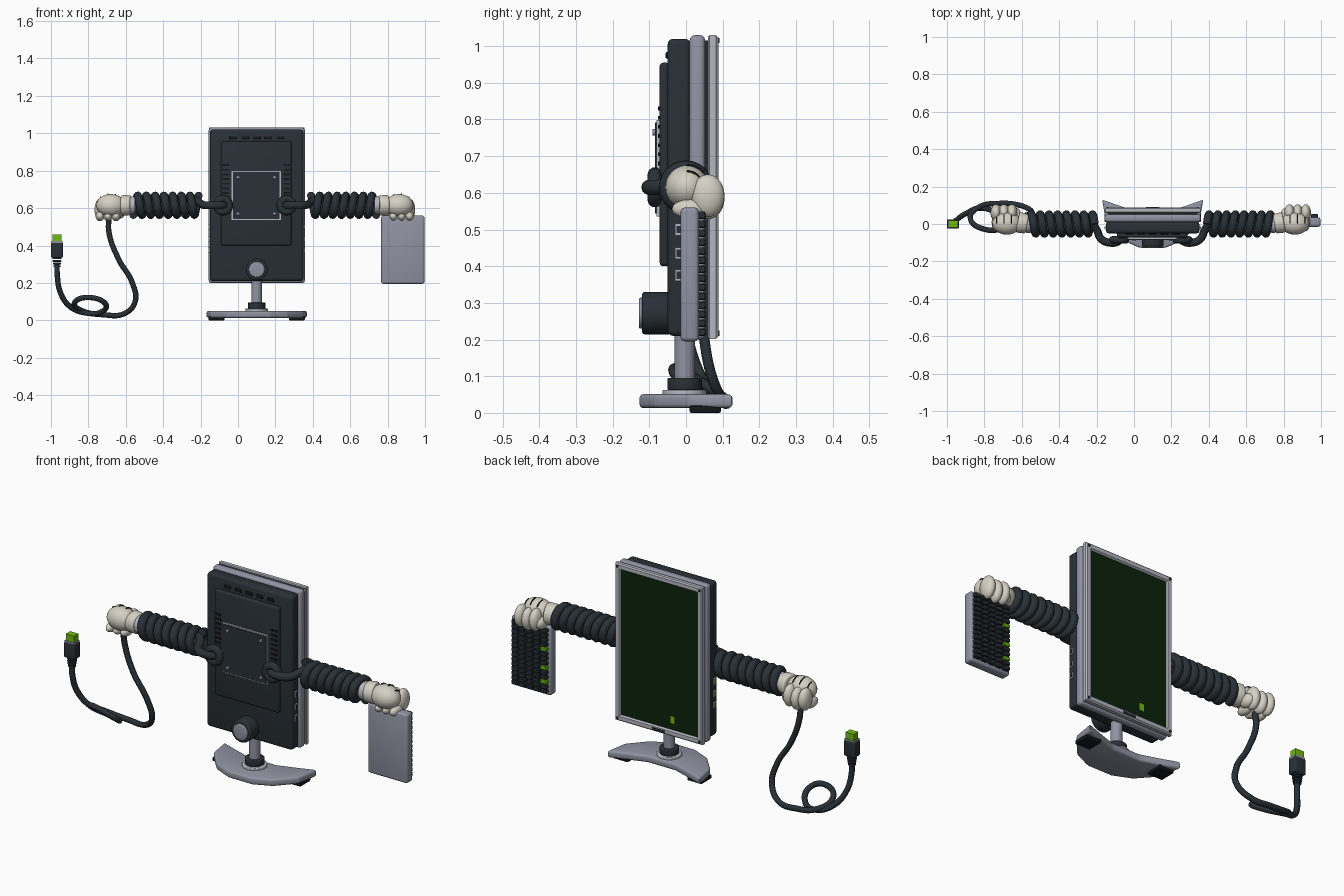
import bpy, bmesh, math
from mathutils import Vector, Matrix

if "Cube" in bpy.data.objects:
    bpy.data.objects.remove(bpy.data.objects["Cube"])


def material(name, r, g, b):
    m = bpy.data.materials.new(name)
    m.use_nodes = True
    m.diffuse_color = (r, g, b, 1)
    node = next(n for n in m.node_tree.nodes if n.type == "BSDF_PRINCIPLED")
    node.inputs["Base Color"].default_value = (r, g, b, 1)
    return m


SLATE = material("dark slate", .022, .03, .037)
BLACK = material("black rubber", .007, .009, .011)
GREY = material("lilac grey", .28, .295, .36)
LIGHT = material("light grey", .46, .47, .53)
CREAM = material("glove cream", .66, .63, .55)
GREEN = material("bright green", .16, .5, .005)
SCREEN = material("screen green", .003, .016, .003)


def place(name, mesh, mat):
    mesh.materials.clear()
    mesh.materials.append(mat)
    for p in mesh.polygons:
        p.use_smooth = True
    mesh.set_sharp_from_angle(angle=math.radians(38))
    obj = bpy.data.objects.new(name, mesh)
    bpy.context.scene.collection.objects.link(obj)
    return obj


def finish(bm, name, mat):
    bmesh.ops.recalc_face_normals(bm, faces=bm.faces[:])
    mesh = bpy.data.meshes.new(name)
    bm.to_mesh(mesh)
    bm.free()
    return place(name, mesh, mat)


def box(name, x, y, z, mat, bevel=0, seg=3):
    bm = bmesh.new()
    bmesh.ops.create_cube(bm, size=1)
    for v in bm.verts:
        v.co = [(p[0] + p[1]) / 2 + c * (p[1] - p[0]) for p, c in zip((x, y, z), v.co)]
    if bevel:
        bmesh.ops.bevel(bm, geom=bm.edges[:], offset=bevel, segments=seg, profile=.5, affect="EDGES")
    return finish(bm, name, mat)


def cyl(name, a, b, r, mat, r2=None, bevel=0):
    a, b = Vector(a), Vector(b)
    bm = bmesh.new()
    rot = (b - a).to_track_quat("Z", "Y").to_matrix().to_4x4()
    bmesh.ops.create_cone(bm, cap_ends=True, segments=32, radius1=r, radius2=r2 or r,
                          depth=(b - a).length, matrix=Matrix.Translation((a + b) / 2) @ rot)
    if bevel:
        rims = [e for f in bm.faces if len(f.verts) > 4 for e in f.edges]
        bmesh.ops.bevel(bm, geom=rims, offset=bevel, segments=3, profile=.5, affect="EDGES")
    return finish(bm, name, mat)


def ball(name, centre, radii, mat):
    bm = bmesh.new()
    bmesh.ops.create_uvsphere(bm, u_segments=24, v_segments=16, radius=1,
                              matrix=Matrix.Translation(centre) @ Matrix.Diagonal((*radii, 1)))
    return finish(bm, name, mat)


def tube(name, points, r, mat, smooth=True):
    curve = bpy.data.curves.new(name, "CURVE")
    curve.dimensions = "3D"
    curve.bevel_depth, curve.bevel_resolution = r, 3
    curve.use_fill_caps = True
    curve.resolution_u = 8
    if smooth:
        s = curve.splines.new("BEZIER")
        s.bezier_points.add(len(points) - 1)
        for bp, p in zip(s.bezier_points, points):
            bp.co = p
            bp.handle_left_type = bp.handle_right_type = "AUTO"
    else:
        s = curve.splines.new("POLY")
        s.points.add(len(points) - 1)
        for sp, p in zip(s.points, points):
            sp.co = (*p, 1)
    helper = bpy.data.objects.new(name + "_path", curve)
    bpy.context.scene.collection.objects.link(helper)
    bpy.context.view_layer.update()
    mesh = bpy.data.meshes.new_from_object(helper.evaluated_get(bpy.context.evaluated_depsgraph_get()))
    bpy.data.objects.remove(helper)
    return place(name, mesh, mat)


# Monitor casing, back panel and shell
CX = .1
box("rear_casing", (-.15, .35), (-.05, .012), (.21, 1.02), SLATE, .015)
box("back_panel", (-.09, .285), (-.072, -.045), (.4, .955), SLATE, .01)
box("grey_shell", (-.157, .357), (.01, .052), (.2, 1.03), GREY, .014)
box("gap_core", (-.14, .34), (.045, .066), (.215, 1.015), SLATE)
box("mount_rim", (-.034, .229), (-.08, -.07), (.536, .799), LIGHT)
box("mount_plate", (-.027, .222), (-.085, -.07), (.543, .792), SLATE)
for x in (0, .195):
    for z in (.57, .765):
        cyl("mount_screw", (x, -.08, z), (x, -.092, z), .009, GREY, bevel=.002)
for i in range(5):
    x = CX - .125 + i * .0625
    box("top_vent", (x - .02, x + .02), (-.056, -.045), (.966, .984), BLACK, .004, 2)
for i in range(8):
    z = .655 + i * .025
    for x in (-.066, .261):
        box("side_vent", (x - .018, x + .018), (-.077, -.07), (z - .005, z + .005), BLACK)

# Screen frame lofted from nested rectangles
bm = bmesh.new()
rings = []
for inset, y in ((.004, .06), (0, .064), (0, .082), (.006, .088), (.026, .088), (.034, .076)):
    x0, x1, z0, z1 = -.155 + inset, .355 - inset, .202 + inset, 1.03 - inset
    rings.append([bm.verts.new(c) for c in ((x0, y, z0), (x1, y, z0), (x1, y, z1), (x0, y, z1))])
for a, b in zip(rings, rings[1:] + rings[:1]):
    for i in range(4):
        j = (i + 1) % 4
        bm.faces.new((a[i], a[j], b[j], b[i]))
finish(bm, "screen_frame", LIGHT)
box("screen", (-.13, .33), (.064, .079), (.225, 1.005), SCREEN)
box("screen_cursor", (.01, .034), (.078, .081), (.268, .305), GREEN)
box("frame_plate", (.065, .135), (.086, .091), (.209, .222), SLATE)
for x in (-.14, .34):
    for z in (.217, 1.015):
        cyl("frame_screw", (x, .085, z), (x, .092, z), .007, SLATE)

# Side sockets
for x in (-.15, .35):
    for z in (.375, .435, .5):
        box("socket", (x - .006, x + .006), (-.03, -.01), (z - .016, z + .016), LIGHT)
        box("socket_insert", (x - .009, x + .009), (-.026, -.014), (z - .01, z + .01),
            GREEN if x < 0 else SLATE)

# Pivot, neck and foot
cyl("pivot_hub", (CX, -.04, .272), (CX, -.12, .272), .058, SLATE, bevel=.008)
cyl("pivot_cap", (CX, -.11, .272), (CX, -.128, .272), .042, GREY, bevel=.004)
cyl("neck", (CX, -.004, .05), (CX, -.004, .28), .028, GREY)
cyl("neck_collar", (CX, -.004, .062), (CX, -.004, .095), .047, SLATE, bevel=.004)
cyl("neck_disc", (CX, -.004, .045), (CX, -.004, .063), .06, LIGHT, bevel=.004)
half = ((.07, -.127), (.165, -.085), (.25, .01), (.27, .13), (.185, .1), (.08, .065))
outline = [(CX + x, y) for x, y in half] + [(CX - x, y) for x, y in reversed(half)]
bm = bmesh.new()
face = bm.faces.new([bm.verts.new((x, y, .013)) for x, y in outline])
top = bmesh.ops.extrude_face_region(bm, geom=[face])
bmesh.ops.translate(bm, vec=(0, 0, .038), verts=[v for v in top["geom"] if isinstance(v, bmesh.types.BMVert)])
bmesh.ops.recalc_face_normals(bm, faces=bm.faces[:])
bmesh.ops.bevel(bm, geom=bm.edges[:], offset=.011, segments=3, profile=.5, affect="EDGES")
finish(bm, "stand_foot", GREY)
for s in (-1, 1):
    x = CX + s * .215
    box("foot_pad", (x - .042, x + .042), (.01, .095), (0, .02), BLACK, .004, 2)

# Arms, cuffs and gloves, mirrored about the arm axis
AX, AZ = .09, .615
for s in (-1, 1):
    def at(d, y, z):
        return (AX + s * d, y, z)
    tube("shoulder_hose", [at(.325, .02, AZ + .035), at(.29, -.03, AZ + .01), at(.265, -.08, AZ),
                           at(.22, -.1, AZ), at(.17, -.09, AZ), at(.15, -.05, AZ)], .021, SLATE)
    loop = [i * math.tau / 24 for i in range(25)]
    tube("shoulder_grommet", [at(.17 + .035 * math.cos(t), -.085, AZ + .035 * math.sin(t)) for t in loop],
         .02, SLATE, False)
    turns, steps = 7.5, 180
    helix = []
    for i in range(steps + 1):
        t = i / steps
        a = t * turns * math.tau
        helix.append(at(.3 + t * .35, .052 * math.sin(a), AZ + .052 * math.cos(a)))
    tube("coil_arm", helix, .0215, SLATE, False)
    cyl("wrist_ring", at(.64, 0, AZ), at(.668, 0, AZ), .047, LIGHT, bevel=.005)
    cyl("glove_cuff", at(.66, 0, AZ), at(.712, .01, AZ), .052, CREAM, r2=.056, bevel=.01)
    ball("palm", at(.77, .003, .615), (.078, .06, .06), CREAM)
    for i, d in enumerate((.742, .785, .828)):
        ball("finger", at(d, .06, .592 - .006 * (i == 1)), (.029, .045, .058), CREAM)
        ball("finger_tip", at(d, .01, .556), (.023, .048, .026), CREAM)
    ball("thumb", at(.722, .045, .578), (.028, .042, .034), CREAM)
    for d in (.745, .785, .825):
        bulge = math.sqrt(1 - ((d - .77) / .078) ** 2) * .061
        arc = [math.radians(40 + 10 * k) for k in range(6)]
        tube("glove_stitch", [at(d, .003 + bulge * math.cos(t), .616 + bulge * math.sin(t)) for t in arc],
             .003, BLACK, False)

# Keyboard held upright
box("keyboard", (.765, .997), (-.015, .035), (.195, .56), GREY, .012)
for col in range(5):
    for row in range(14):
        x, z = .797 + col * .042, .22 + row * .0245
        mat = GREEN if col == 0 and row in (2, 5, 9) else SLATE
        box("key", (x - .018, x + .018), (.03, .054), (z - .01, z + .01), mat, .003, 1)

# Looped cable and plug
tube("cable", [(-.69, .03, .56), (-.69, .04, .47), (-.64, .04, .33), (-.565, .05, .2), (-.55, .07, .1),
               (-.61, .1, .035), (-.72, .11, .03), (-.83, .09, .05), (-.875, .03, .09), (-.81, -.025, .122),
               (-.71, -.015, .09), (-.73, .05, .045), (-.82, .085, .04), (-.9, .055, .075),
               (-.95, .02, .15), (-.966, 0, .24), (-.968, 0, .31)], .0145, SLATE)
for i in range(4):
    z = .285 + i * .014
    cyl("strain_relief", (-.968, 0, z), (-.968, 0, z + .009), .019 + .002 * i, SLATE, bevel=.002)
box("plug_body", (-1, -.936), (-.025, .025), (.335, .415), SLATE, .006)
box("plug_collar", (-.997, -.939), (-.022, .022), (.41, .424), GREY)
box("plug_tip", (-.992, -.944), (-.018, .018), (.42, .458), GREEN)
